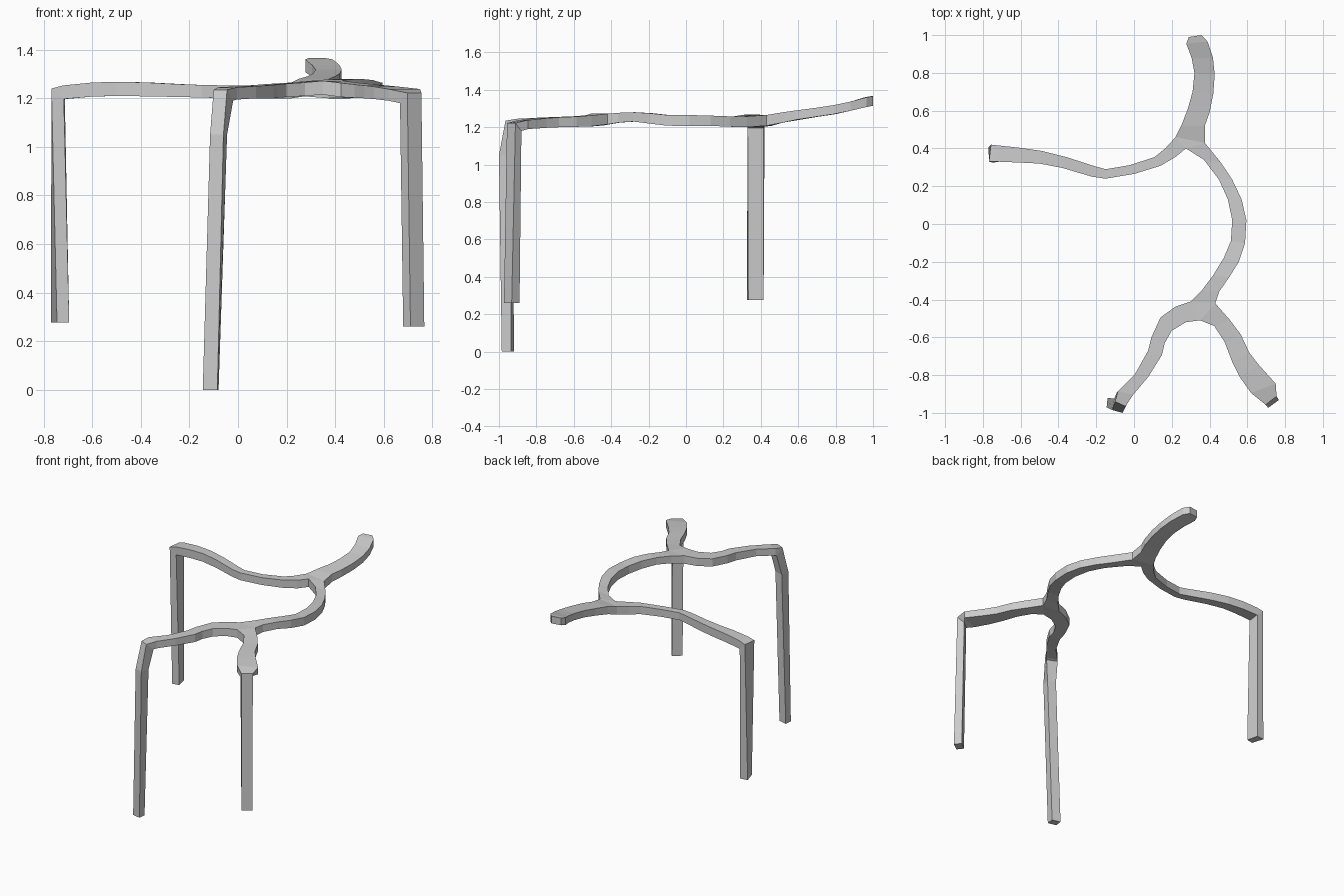
import bpy, bmesh


def row(lx, ly, rx, ry, top, bottom):
    """Rectangular cross-section: top left, top right, bottom right, bottom left."""
    return [(lx, ly, top), (rx, ry, top), (rx, ry, bottom), (lx, ly, bottom)]


def ring(corners, outer_z, inner_z):
    """Leg section: outer left, outer right, inner right, inner left."""
    return [(x, y, z) for (x, y), z in zip(corners, (outer_z, outer_z, inner_z, inner_z))]


def loft(bm, sections, cap_start, cap_end):
    rings = [[bm.verts.new(p) for p in s] for s in sections]
    for a, b in zip(rings, rings[1:]):
        for i in range(4):
            j = (i + 1) % 4
            bm.faces.new((a[i], a[j], b[j], b[i]))
    if cap_start:
        bm.faces.new(rings[0][::-1])
    if cap_end:
        bm.faces.new(rings[-1])


def finish(bm, name):
    bmesh.ops.remove_doubles(bm, verts=bm.verts[:], dist=0.0005)
    bmesh.ops.recalc_face_normals(bm, faces=bm.faces[:])
    mesh = bpy.data.meshes.new(name)
    bm.to_mesh(mesh)
    bm.free()
    bpy.context.collection.objects.link(bpy.data.objects.new(name, mesh))


# Three-way junctions: corner points shared by the arms
P1, P2, P3, PZ = (0.22, 0.46), (0.375, 0.43), (0.275, 0.40), (1.265, 1.208)
Q1, Q2, Q3, QZ = (0.30, -0.41), (0.43, -0.42), (0.35, -0.51), (1.272, 1.215)

# Mitred corners where the arms turn down into the legs
left_mitre = ring([(-0.768, 0.33), (-0.757, 0.42), (-0.713, 0.415), (-0.717, 0.33)], 1.24, 1.195)
front_mitre = ring([(-0.045, -0.965), (-0.10, -0.94), (-0.09, -0.89), (-0.02, -0.92)], 1.235, 1.19)
right_mitre = ring([(0.755, -0.912), (0.697, -0.957), (0.667, -0.925), (0.722, -0.88)], 1.222, 1.18)

# Rising back arm
back_arm = [
    row(*P1, *P2, *PZ),
    row(0.25, 0.52, 0.375, 0.52, 1.28, 1.225),
    row(0.285, 0.61, 0.40, 0.59, 1.29, 1.24),
    row(0.31, 0.70, 0.42, 0.69, 1.303, 1.255),
    row(0.32, 0.80, 0.427, 0.79, 1.318, 1.27),
    row(0.305, 0.88, 0.418, 0.88, 1.337, 1.288),
    row(0.277, 0.955, 0.39, 0.965, 1.36, 1.308),
    row(0.29, 0.99, 0.357, 1.0, 1.366, 1.315),
]

# Left arm
left_arm = [
    row(*P3, *P1, *PZ),
    row(0.22, 0.355, 0.165, 0.40, 1.258, 1.20),
    row(0.14, 0.308, 0.11, 0.355, 1.255, 1.20),
    row(0.0, 0.265, -0.02, 0.312, 1.252, 1.20),
    row(-0.15, 0.24, -0.15, 0.29, 1.255, 1.203),
    row(-0.22, 0.25, -0.205, 0.305, 1.257, 1.205),
    row(-0.38, 0.297, -0.36, 0.355, 1.265, 1.208),
    row(-0.50, 0.32, -0.49, 0.387, 1.268, 1.21),
    row(-0.60, 0.325, -0.60, 0.403, 1.265, 1.207),
    row(-0.72, 0.33, -0.71, 0.415, 1.253, 1.197),
    left_mitre,
]

# Curved link between the two junctions
link = [
    row(*P2, *P3, *PZ),
    row(0.46, 0.325, 0.37, 0.34, 1.258, 1.20),
    row(0.52, 0.235, 0.45, 0.235, 1.258, 1.203),
    row(0.57, 0.13, 0.497, 0.13, 1.262, 1.207),
    row(0.595, 0.02, 0.52, 0.02, 1.265, 1.207),
    row(0.588, -0.10, 0.513, -0.09, 1.265, 1.208),
    row(0.555, -0.20, 0.475, -0.18, 1.275, 1.22),
    row(0.505, -0.28, 0.42, -0.27, 1.28, 1.23),
    row(0.45, -0.36, 0.36, -0.35, 1.277, 1.225),
    row(*Q2, *Q1, *QZ),
]

# Front arm
front_arm = [
    row(*Q3, *Q1, *QZ),
    row(0.275, -0.52, 0.22, -0.437, 1.265, 1.21),
    row(0.20, -0.565, 0.14, -0.495, 1.26, 1.205),
    row(0.163, -0.63, 0.092, -0.60, 1.257, 1.202),
    row(0.147, -0.695, 0.075, -0.67, 1.255, 1.20),
    row(0.075, -0.81, 0.005, -0.795, 1.25, 1.20),
    row(-0.005, -0.905, -0.085, -0.885, 1.245, 1.195),
    front_mitre,
]

# Right arm
right_arm = [
    row(*Q2, *Q3, *QZ),
    row(0.505, -0.505, 0.425, -0.54, 1.263, 1.205),
    row(0.565, -0.585, 0.48, -0.625, 1.257, 1.202),
    row(0.61, -0.68, 0.52, -0.73, 1.253, 1.20),
    row(0.66, -0.745, 0.56, -0.81, 1.248, 1.197),
    row(0.75, -0.845, 0.62, -0.895, 1.238, 1.19),
    right_mitre,
]

# Branching frame, joined as one closed solid
bm = bmesh.new()
for arm, capped in ((back_arm, True), (left_arm, True), (link, False),
                    (front_arm, True), (right_arm, True)):
    loft(bm, arm, False, capped)
for corners, heights in (((P1, P2, P3), PZ), ((Q1, Q2, Q3), QZ)):
    for z in heights:
        bm.faces.new([bm.verts.new((x, y, z)) for x, y in corners])
finish(bm, "branching_frame")

# Legs, each starting at the mitred end of its arm
legs = {
    "left_leg": [
        left_mitre,
        ring([(-0.77, 0.408), (-0.715, 0.415), (-0.695, 0.333), (-0.745, 0.325)], 0.276, 0.276),
    ],
    "front_leg": [
        front_mitre,
        ring([(-0.06, -1.0), (-0.115, -0.985), (-0.105, -0.925), (-0.045, -0.94)], 1.05, 1.05),
        ring([(-0.085, -0.985), (-0.145, -0.97), (-0.14, -0.92), (-0.08, -0.935)], 0.0, 0.0),
    ],
    "right_leg": [
        right_mitre,
        ring([(0.767, -0.932), (0.71, -0.973), (0.68, -0.933), (0.735, -0.89)], 0.26, 0.26),
    ],
}
# Match the left foot's corner order to its mitre
foot = legs["left_leg"][1]
legs["left_leg"][1] = [foot[3], foot[0], foot[1], foot[2]]

for name, sections in legs.items():
    bm = bmesh.new()
    loft(bm, sections, True, True)
    finish(bm, name)
